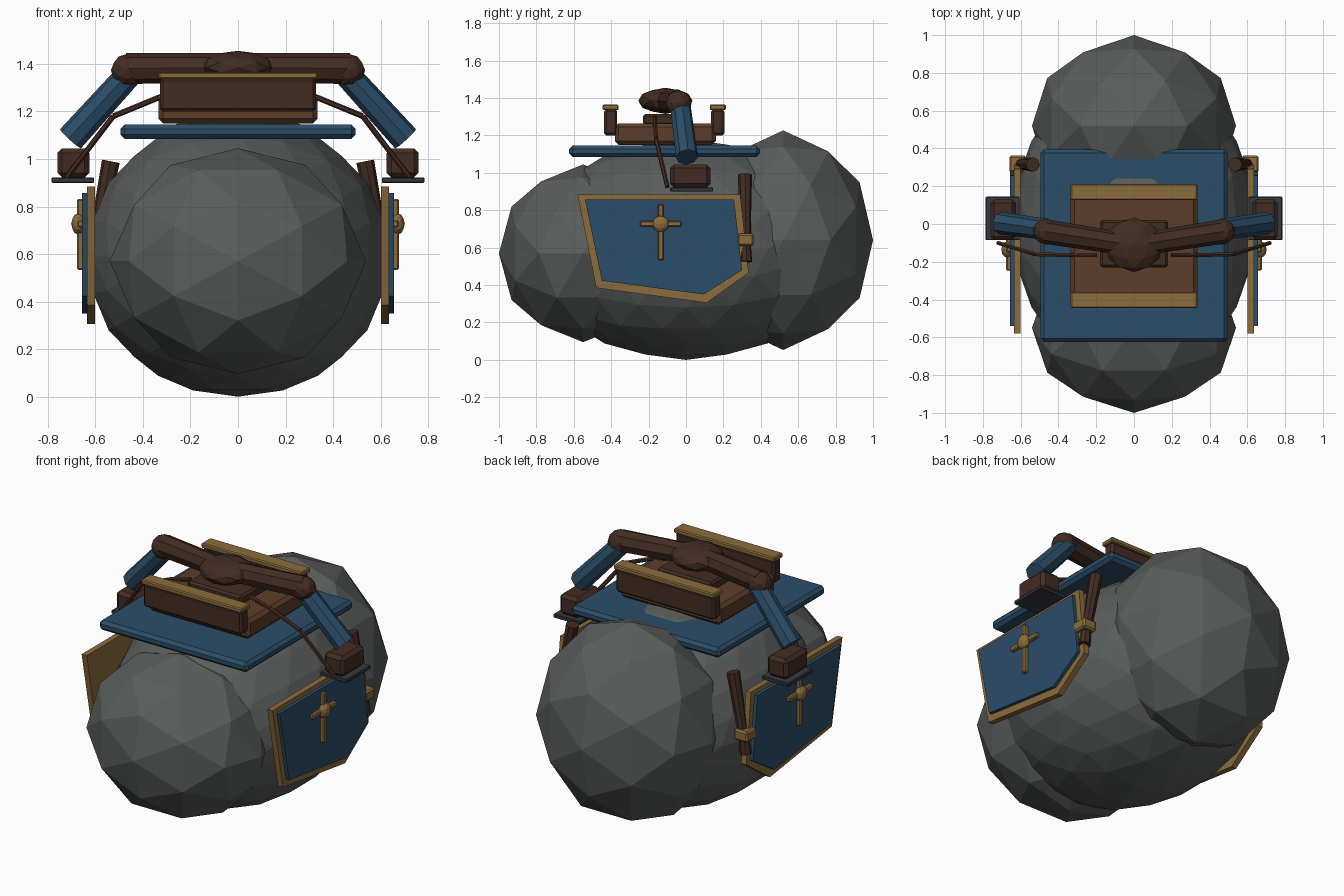
import bpy, bmesh, math
from mathutils import Matrix, Vector

if "Cube" in bpy.data.objects:
    bpy.data.objects.remove(bpy.data.objects["Cube"])


def material(name, rgb):
    m = bpy.data.materials.new(name)
    m.diffuse_color = (*rgb, 1)
    m.use_nodes = True
    m.node_tree.nodes["Principled BSDF"].inputs["Base Color"].default_value = m.diffuse_color
    return m


STONE = material("stone", (0.10, 0.11, 0.105))
BLUE = material("blue", (0.024, 0.075, 0.14))
GOLD = material("gold", (0.26, 0.15, 0.045))
LEATHER = material("leather", (0.11, 0.048, 0.023))
DARK = material("dark_leather", (0.055, 0.025, 0.016))
IRON = material("iron", (0.035, 0.04, 0.05))


def finish(name, bm, mat, mirror=False, bevel=0):
    bmesh.ops.recalc_face_normals(bm, faces=bm.faces)
    me = bpy.data.meshes.new(name)
    bm.to_mesh(me)
    bm.free()
    me.materials.append(mat)
    ob = bpy.data.objects.new(name, me)
    bpy.context.collection.objects.link(ob)
    if bevel:
        b = ob.modifiers.new("bevel", 'BEVEL')
        b.width, b.segments = bevel, 1
    if mirror:
        ob.modifiers.new("mirror", 'MIRROR')
    return ob


def ball(name, centre, radii, sub, mat, mirror=False):
    # icosphere turned so its two-fold axes lie on x, y and z
    bm = bmesh.new()
    turn = Matrix.Rotation(-math.atan(0.618034), 4, 'Y')
    bmesh.ops.create_icosphere(
        bm, subdivisions=sub, radius=1,
        matrix=Matrix.Translation(centre) @ Matrix.Diagonal((*radii, 1)) @ turn)
    return finish(name, bm, mat, mirror)


def box(name, lo, hi, mat, mirror=False, bevel=0.012):
    lo, hi = Vector(lo), Vector(hi)
    bm = bmesh.new()
    bmesh.ops.create_cube(
        bm, size=1,
        matrix=Matrix.Translation((lo + hi) / 2) @ Matrix.Diagonal((*(hi - lo), 1)))
    return finish(name, bm, mat, mirror, bevel)


def rods(name, points, r1, r2, mat, sides=8, mirror=True, bevel=0):
    # straight tapered rods through a list of points
    bm = bmesh.new()
    for a, b in zip(points, points[1:]):
        a, b = Vector(a), Vector(b)
        d = b - a
        m = Matrix.Translation((a + b) / 2) @ d.to_track_quat('Z', 'Y').to_matrix().to_4x4()
        bmesh.ops.create_cone(bm, cap_ends=True, segments=sides, radius1=r1,
                              radius2=r2, depth=d.length, matrix=m)
    return finish(name, bm, mat, mirror, bevel)


def panel(name, outline, x0, x1, mat):
    # (y, z) outline extruded along x
    bm = bmesh.new()
    f = bm.faces.new([bm.verts.new((x0, y, z)) for y, z in outline])
    r = bmesh.ops.extrude_face_region(bm, geom=[f])
    bmesh.ops.translate(bm, vec=(x1 - x0, 0, 0),
                        verts=[v for v in r['geom'] if isinstance(v, bmesh.types.BMVert)])
    return finish(name, bm, mat, True)


# Boulder body
ball("body", (0, 0, 0.59), (0.64, 0.83, 0.59), 3, STONE)
ball("front_lump", (0, -0.55, 0.57), (0.54, 0.45, 0.475), 2, STONE)
ball("rear_lump", (0, 0.52, 0.64), (0.54, 0.48, 0.587), 2, STONE)

# Saddle cloth, seat and the two raised ends
box("saddle_cloth", (-0.495, -0.625, 1.085), (0.495, 0.395, 1.145), BLUE, bevel=0.018)
box("seat", (-0.335, -0.38, 1.15), (0.335, 0.16, 1.265), LEATHER, bevel=0.02)
for label, y in (("front", -0.403), ("rear", 0.17)):
    box(label + "_saddle_wall", (-0.328, y - 0.035, 1.2), (0.328, y + 0.035, 1.34), DARK)
    box(label + "_saddle_trim", (-0.335, y - 0.043, 1.336), (0.335, y + 0.043, 1.365),
        GOLD, bevel=0.006)

# Harness hub on the seat
box("hub_base", (-0.18, -0.23, 1.255), (0.18, 0.02, 1.315), DARK)
ball("hub", (0, -0.11, 1.385), (0.155, 0.145, 0.07), 2, DARK)

# Arms reaching over the sides, with feet and straps
rods("upper_arm", [(0.05, -0.105, 1.385), (0.47, -0.04, 1.38)], 0.06, 0.065, DARK)
ball("arm_joint", (0.465, -0.04, 1.372), (0.07, 0.07, 0.07), 2, DARK, True)
rods("lower_arm", [(0.455, -0.03, 1.36), (0.705, 0.005, 1.085)], 0.055, 0.06, BLUE)
box("foot", (0.625, -0.085, 0.922), (0.76, 0.13, 1.045), DARK, True, 0.02)
box("foot_plate", (0.605, -0.085, 0.9), (0.785, 0.145, 0.922), IRON, True, 0.004)
rods("strap", [(0.2, -0.165, 1.295), (0.33, -0.165, 1.26), (0.525, -0.16, 1.18),
               (0.72, -0.1, 0.925)], 0.012, 0.012, DARK, 6)

# Side shields with a plain cross ornament
panel("shield_border", [(-0.58, 0.885), (0.29, 0.885), (0.335, 0.465),
                        (0.11, 0.305), (-0.48, 0.385)], 0.602, 0.636, GOLD)
panel("shield_face", [(-0.54, 0.857), (0.257, 0.857), (0.30, 0.48),
                      (0.095, 0.35), (-0.45, 0.423)], 0.63, 0.656, BLUE)
box("ornament_upright", (0.65, -0.15, 0.533), (0.677, -0.12, 0.832), GOLD, True, 0.006)
box("ornament_bar", (0.65, -0.247, 0.712), (0.677, -0.023, 0.742), GOLD, True, 0.006)
ball("ornament_boss", (0.672, -0.135, 0.727), (0.03, 0.045, 0.045), 2, GOLD, True)

# Club hung behind each shield
rods("club", [(0.535, 0.315, 0.99), (0.608, 0.318, 0.62)], 0.038, 0.027, DARK)
rods("club_pommel", [(0.608, 0.318, 0.63), (0.622, 0.32, 0.525)], 0.028, 0.034, DARK)
box("club_collar", (0.57, 0.273, 0.61), (0.66, 0.362, 0.675), GOLD, True, 0.01)
